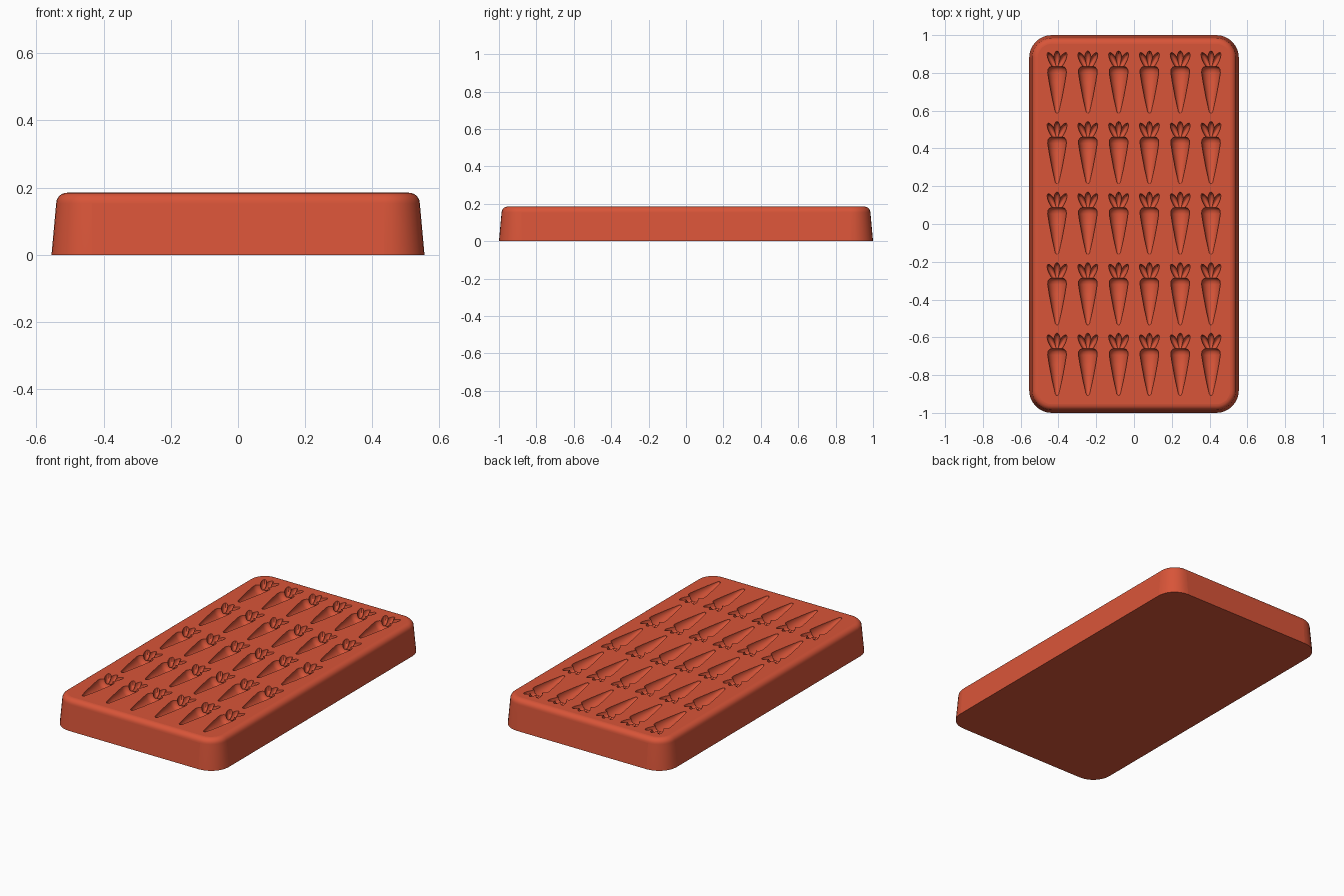
import bpy, bmesh, math
from mathutils import Matrix, Vector

if "Cube" in bpy.data.objects:
    bpy.data.objects.remove(bpy.data.objects["Cube"])

HALF_X, HALF_Y, TOP = 0.555, 1.0, 0.185
CORNER = 0.12

red = bpy.data.materials.new("warm_red")
red.use_nodes = True
red.diffuse_color = (0.69, 0.09, 0.04, 1)
red.node_tree.nodes["Principled BSDF"].inputs["Base Color"].default_value = red.diffuse_color


def make_object(name, bm):
    bmesh.ops.recalc_face_normals(bm, faces=bm.faces)
    mesh = bpy.data.meshes.new(name)
    bm.to_mesh(mesh)
    bm.free()
    mesh.materials.append(red)
    obj = bpy.data.objects.new(name, mesh)
    bpy.context.scene.collection.objects.link(obj)
    return obj


def loft(bm, rings):
    """Skin a list of closed point rings and cap both ends."""
    loops = [[bm.verts.new(p) for p in ring] for ring in rings]
    n = len(loops[0])
    for a, b in zip(loops, loops[1:]):
        for i in range(n):
            j = (i + 1) % n
            bm.faces.new((a[i], a[j], b[j], b[i]))
    bm.faces.new(loops[0])
    bm.faces.new(loops[-1])


def rounded_rect(inset, z, steps=8):
    r = CORNER - inset
    cx, cy = HALF_X - CORNER, HALF_Y - CORNER
    ring = []
    for k, (sx, sy) in enumerate(((1, 1), (-1, 1), (-1, -1), (1, -1))):
        for s in range(steps + 1):
            a = math.pi / 2 * (k + s / steps)
            ring.append((sx * cx + r * math.cos(a), sy * cy + r * math.sin(a), z))
    return ring


def boolean(target, cutter, operation):
    """Apply a boolean and discard the cutter."""
    mod = target.modifiers.new(operation.lower(), 'BOOLEAN')
    mod.operation, mod.solver, mod.object = operation, 'EXACT', cutter
    graph = bpy.context.evaluated_depsgraph_get()
    result = bpy.data.meshes.new_from_object(target.evaluated_get(graph))
    target.modifiers.clear()
    target.data = result
    bpy.data.objects.remove(cutter)


# Tapered tray with rounded corners and a rolled top edge
fillet = 0.032
rings = [rounded_rect(0, 0)]
for s in range(7):
    a = math.pi / 2 * s / 6
    rings.append(rounded_rect(0.014 + fillet * (1 - math.cos(a)),
                              TOP - fillet + fillet * math.sin(a)))
bm = bmesh.new()
loft(bm, rings)
tray = make_object("tray", bm)


# Root of the carrot: a turned profile lying along y
def carrot_root():
    profile = [(-0.163, 0.004), (-0.155, 0.010), (-0.08, 0.027), (0.0, 0.042),
               (0.05, 0.050), (0.068, 0.049), (0.08, 0.040), (0.086, 0.022)]
    bm = bmesh.new()
    loft(bm, [[(r * math.cos(t), y, r * math.sin(t))
               for t in (math.tau * (i + 0.37) / 20 for i in range(20))]
              for y, r in profile])
    return make_object("carrot_root", bm)


# Leaf: a stretched ball fanned out from the crown
def carrot_leaf(angle, length, width):
    bm = bmesh.new()
    bmesh.ops.create_uvsphere(bm, u_segments=14, v_segments=10, radius=1)
    move = (Matrix.Translation((0, 0.066, 0.0013)) @ Matrix.Rotation(angle, 4, 'Z')
            @ Matrix.Translation((0, length / 2, 0))
            @ Matrix.Diagonal((width, length / 2, 0.034, 1)))
    bm.transform(move)
    return make_object("carrot_leaf", bm)


carrot = carrot_root()
for angle, length, width in ((0, 0.101, 0.018), (0.49, 0.104, 0.017), (-0.49, 0.104, 0.017)):
    boolean(carrot, carrot_leaf(angle, length, width), 'UNION')

# Grid of thirty carrot cavities pressed into the top
bm = bmesh.new()
for row in range(5):
    for col in range(6):
        start = len(bm.verts)
        bm.from_mesh(carrot.data)
        bm.verts.ensure_lookup_table()
        place = Vector(((col - 2.5) * 0.163, (row - 2) * 0.3735 + 0.003, TOP))
        bmesh.ops.translate(bm, verts=bm.verts[start:], vec=place)
bpy.data.objects.remove(carrot)
cavities = make_object("cavity_cutter", bm)
cavities.hide_render = True
boolean(tray, cavities, 'DIFFERENCE')

# Smooth the curves, keep the broad planes flat
tray.name = "carrot_mould_tray"
bpy.context.view_layer.objects.active = tray
tray.select_set(True)
bpy.ops.object.shade_smooth_by_angle(angle=math.radians(35))
for face in tray.data.polygons:
    if abs(face.normal.z) > 0.999 or face.area > 0.05:
        face.use_smooth = False
